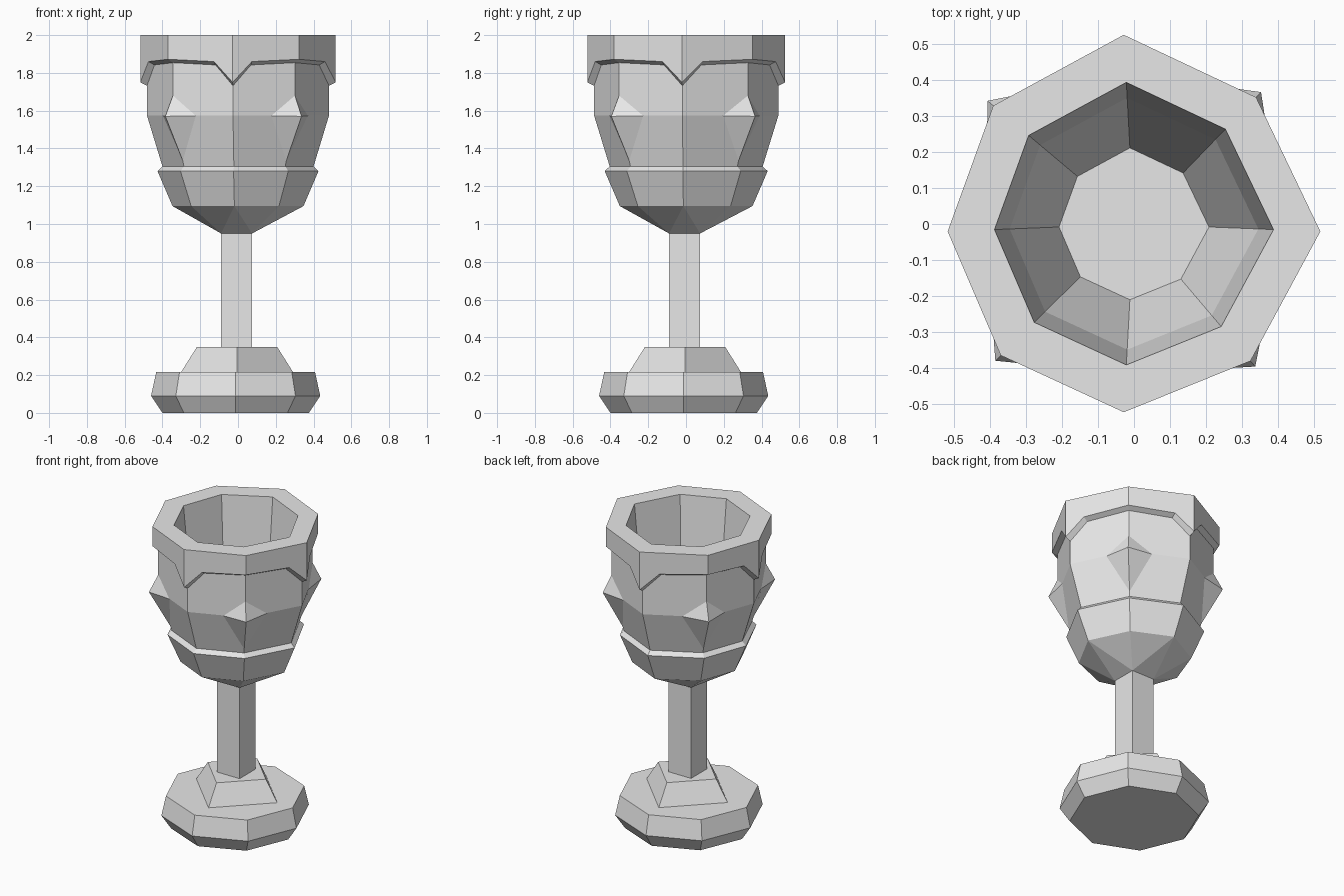
import bpy, bmesh, math

cube = bpy.data.objects.get("Cube")
if cube:
    bpy.data.objects.remove(cube, do_unlink=True)

# Single stone grey material
grey = bpy.data.materials.new("stone_grey")
grey.use_nodes = True
grey.diffuse_color = (0.8, 0.8, 0.8, 1)
grey.node_tree.nodes["Principled BSDF"].inputs["Base Color"].default_value = (0.8, 0.8, 0.8, 1)

# Slightly uneven unit octagon: even points on the axes, odd points on the diagonals
UNIT = [(1, -.04), (.655, .68), (-.055, 1.015), (-.755, .635),
        (-1, -.04), (-.715, -.705), (-.055, -1.01), (.625, -.735)]


def finish(bm, name):
    bmesh.ops.recalc_face_normals(bm, faces=bm.faces[:])
    mesh = bpy.data.meshes.new(name)
    bm.to_mesh(mesh)
    bm.free()
    mesh.materials.append(grey)
    obj = bpy.data.objects.new(name, mesh)
    bpy.context.collection.objects.link(obj)
    return obj


def uneven_ring(bm, r, z):
    return [bm.verts.new((r * x, r * y, z)) for x, y in UNIT]


def regular_ring(bm, sides, r, z, centre, turn=0):
    angles = [turn + math.tau * i / sides for i in range(sides)]
    return [bm.verts.new((centre + r * math.cos(a), centre + r * math.sin(a), z)) for a in angles]


def bridge(bm, a, b):
    n = len(a)
    for i in range(n):
        j = (i + 1) % n
        bm.faces.new((a[i], a[j], b[j], b[i]))


def stack(name, sides, levels, centre, turn=0):
    bm = bmesh.new()
    rings = [regular_ring(bm, sides, r, z, centre, turn) for r, z in levels]
    for a, b in zip(rings, rings[1:]):
        bridge(bm, a, b)
    bm.faces.new(rings[0])
    bm.faces.new(rings[-1])
    return finish(bm, name)


def lerp(p, q, t):
    return tuple(u + (v - u) * t for u, v in zip(p, q))


def drip_outline(bm, r, drop):
    """Lower rim outline: points hang at the axis corners, with a raised edge between."""
    points = []
    for i in range(8):
        axis, diagonal = (i, (i + 1) % 8) if i % 2 == 0 else ((i + 1) % 8, i)
        notch = lerp(UNIT[axis], UNIT[diagonal], 0.29)
        z = 1.75 if i % 2 == 0 else 1.872
        for (x, y), h in ((UNIT[i], z), (notch, 1.86)):
            points.append(bm.verts.new((r * x, r * y, h - drop)))
    return points


def bridge_outline(bm, ring, outline):
    for i in range(8):
        j = (i + 1) % 8
        bm.faces.new((ring[i], ring[j], outline[2 * j], outline[2 * i + 1], outline[2 * i]))


# Cup: floor, lining, rim, hanging points, wall, ledge and underside in one shell
bm = bmesh.new()
floor, lining, mouth, rim = [uneven_ring(bm, r, z) for r, z in
                             ((.208, 1.15), (.345, 1.56), (.387, 2), (.517, 2))]
bm.faces.new(floor)
for a, b in ((floor, lining), (lining, mouth), (mouth, rim)):
    bridge(bm, a, b)
outer = drip_outline(bm, .517, 0)
inner = drip_outline(bm, .482, .018)
bridge_outline(bm, rim, outer)
bridge(bm, outer, inner)
wall = [uneven_ring(bm, r, z) for r, z in
        ((.482, 1.575), (.4, 1.305), (.426, 1.28), (.347, 1.095))]
bridge_outline(bm, wall[0], inner)
for a, b in zip(wall, wall[1:]):
    bridge(bm, a, b)

# Underside narrows from eight corners to the square stem
low = wall[-1]
neck = regular_ring(bm, 4, .116, .95, -.0075, math.pi / 4)
for k in range(4):
    axis, diagonal, nxt = low[2 * k], low[2 * k + 1], low[(2 * k + 2) % 8]
    bm.faces.new((axis, diagonal, neck[k]))
    bm.faces.new((diagonal, nxt, neck[k]))
    bm.faces.new((axis, neck[k], neck[k - 1]))
bm.faces.new(neck)
finish(bm, "cup")

# Pointed studs on the diagonal corners of the wall
bm = bmesh.new()
for i in (1, 3, 5, 7):
    corner = UNIT[i]
    sides = [lerp(corner, UNIT[(i + s) % 8], .38) for s in (-1, 1)]
    spots = [(corner, .482, 1.68), (sides[0], .482, 1.573),
             (corner, .409, 1.335), (sides[1], .482, 1.573)]
    base = [bm.verts.new((r * p[0], r * p[1], z)) for p, r, z in spots]
    tip = bm.verts.new((.538 * corner[0], .538 * corner[1], 1.57))
    for a in range(4):
        bm.faces.new((base[a], base[(a + 1) % 4], tip))
    bm.faces.new((base[0], base[1], base[2]))
    bm.faces.new((base[0], base[2], base[3]))
finish(bm, "wall_studs")

# Stem and foot
stack("stem", 4, [(.116, .34), (.116, .955)], -.0075, math.pi / 4)
stack("plinth", 4, [(.3, .21), (.212, .35)], -.005)
stack("foot", 8, [(.388, 0), (.448, .09), (.42, .217)], -.0125)
